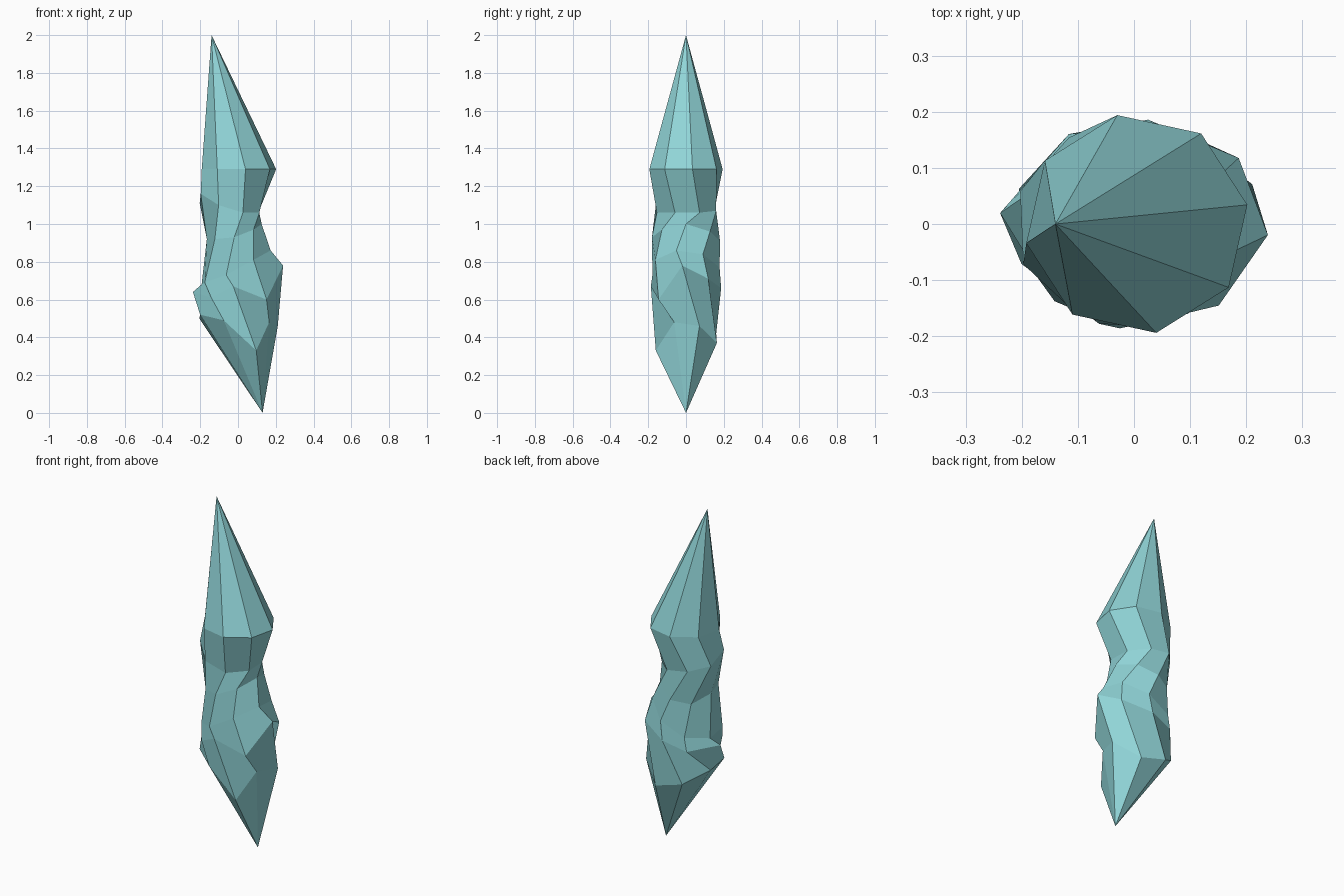
import bpy, bmesh
from math import cos, sin, radians

if "Cube" in bpy.data.objects:
    bpy.data.objects.remove(bpy.data.objects["Cube"])

SIDES = 8
# Each ring: centre x, half-width x, half-depth y, twist in degrees, height of each corner
RINGS = [
    (0.005, 0.200, 0.197, 10, [1.29] * SIDES),
    (-0.045, 0.168, 0.170, 25, [1.06, 1.07, 1.09, 1.11, 1.16, 1.10, 1.06, 1.06]),
    (-0.020, 0.145, 0.180, 0, [1.00, 0.96, 0.91, 0.89, 0.92, 0.92, 0.93, 0.97]),
    (-0.010, 0.190, 0.185, -16, [0.86, 0.84, 0.77, 0.70, 0.68, 0.69, 0.73, 0.81]),
    (0.000, 0.240, 0.187, -6, [0.78, 0.71, 0.66, 0.62, 0.64, 0.61, 0.67, 0.60]),
    (0.005, 0.225, 0.175, 24, [0.46, 0.37, 0.42, 0.50, 0.52, 0.49, 0.33, 0.48]),
]
NUDGES = {(4, 5): (0.045, -0.02), (4, 3): (0.035, 0.015), (5, 7): (-0.05, 0.0)}

bm = bmesh.new()

# Twisted eight-sided rings
rings = []
for i, (cx, rx, ry, twist, heights) in enumerate(RINGS):
    ring = []
    for k, z in enumerate(heights):
        a = radians(twist + 360 * k / SIDES)
        dx, dy = NUDGES.get((i, k), (0, 0))
        ring.append(bm.verts.new((cx + rx * cos(a) + dx, ry * sin(a) + dy, z)))
    rings.append(ring)

# Pointed tips
top = bm.verts.new((-0.14, 0, 2))
bottom = bm.verts.new((0.13, 0, 0))

# Faceted sides
for k in range(SIDES):
    n = (k + 1) % SIDES
    bm.faces.new((top, rings[0][k], rings[0][n]))
    for up, low in zip(rings, rings[1:]):
        bm.faces.new((up[k], low[k], low[n], up[n]))
    bm.faces.new((bottom, rings[-1][n], rings[-1][k]))
bmesh.ops.recalc_face_normals(bm, faces=bm.faces[:])

mesh = bpy.data.meshes.new("crystal_shard")
bm.to_mesh(mesh)
bm.free()
crystal = bpy.data.objects.new("crystal_shard", mesh)
bpy.context.collection.objects.link(crystal)

mat = bpy.data.materials.new("pale_teal")
mat.diffuse_color = (0.28, 0.66, 0.68, 1)
mat.use_nodes = True
mat.node_tree.nodes["Principled BSDF"].inputs["Base Color"].default_value = mat.diffuse_color
mesh.materials.append(mat)
